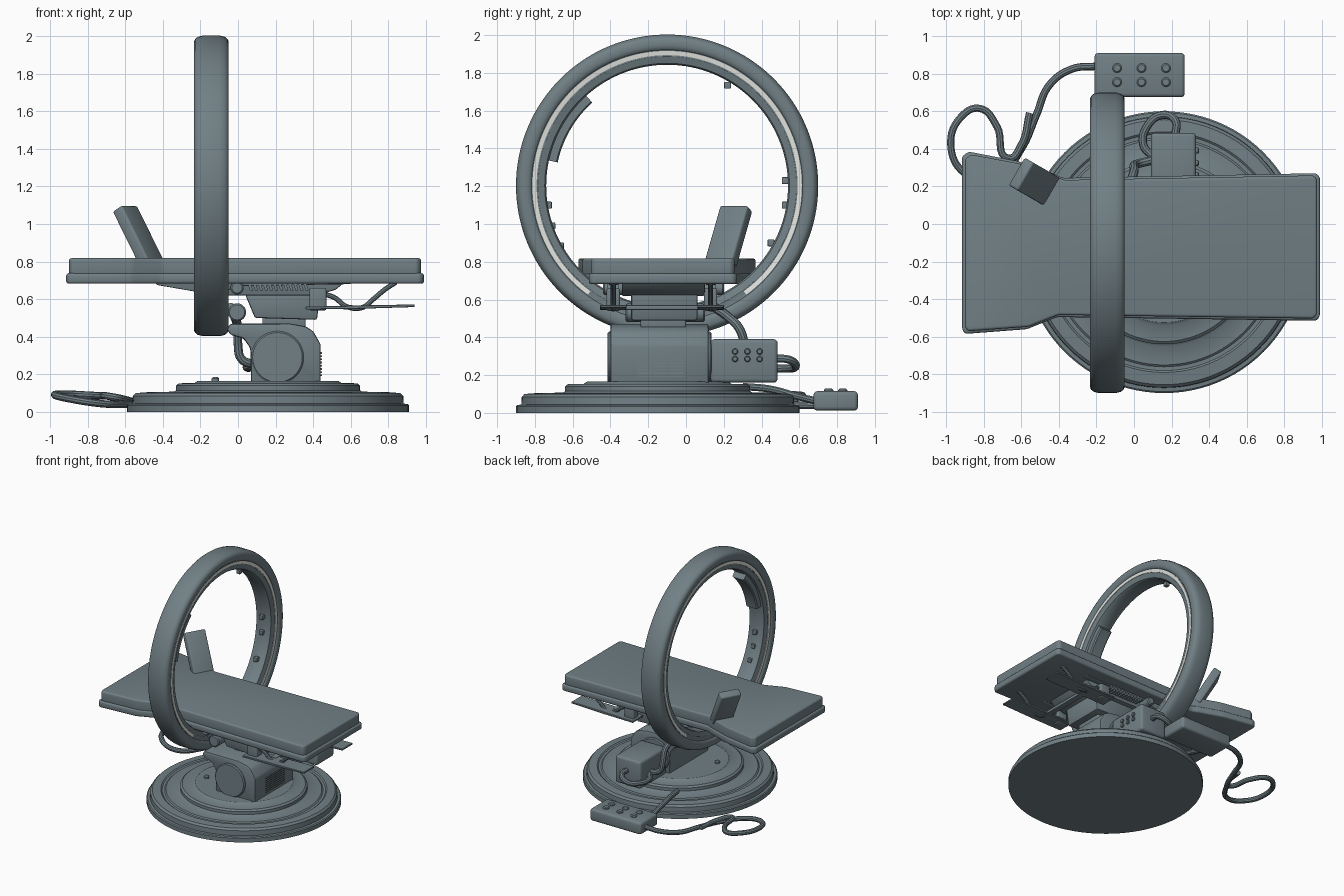
import bpy, bmesh, math
from mathutils import Vector, Matrix


def material(name, rgb):
    m = bpy.data.materials.new(name)
    m.diffuse_color = (*rgb, 1)
    return m


GREY = material("slate grey", (0.165, 0.215, 0.235))
LIGHT = material("pale light", (0.78, 0.78, 0.74))


def finish(name, bm, mat=GREY):
    bmesh.ops.recalc_face_normals(bm, faces=bm.faces)
    me = bpy.data.meshes.new(name)
    bm.to_mesh(me)
    bm.free()
    me.materials.append(mat)
    ob = bpy.data.objects.new(name, me)
    bpy.context.collection.objects.link(ob)
    return ob


def prism(name, pts, axis, lo, hi, bevel=0.0, segs=3):
    """Extrude a 2D outline along an axis, then round its edges."""
    place = {'x': lambda a, b, c: (c, a, b), 'y': lambda a, b, c: (a, c, b),
             'z': lambda a, b, c: (a, b, c)}[axis]
    bm = bmesh.new()
    low = [bm.verts.new(place(a, b, lo)) for a, b in pts]
    top = [bm.verts.new(place(a, b, hi)) for a, b in pts]
    bm.faces.new(low)
    bm.faces.new(top)
    for i in range(len(pts)):
        j = (i + 1) % len(pts)
        bm.faces.new((low[i], low[j], top[j], top[i]))
    bmesh.ops.recalc_face_normals(bm, faces=bm.faces)
    if bevel:
        bmesh.ops.bevel(bm, geom=list(bm.edges), offset=bevel, segments=segs,
                        profile=0.5, affect='EDGES', clamp_overlap=True)
    return finish(name, bm)


def box(name, x, y, z, bevel=0.01):
    return prism(name, [(x[0], y[0]), (x[1], y[0]), (x[1], y[1]), (x[0], y[1])],
                 'z', z[0], z[1], bevel)


def lathe(name, profile, centre, axis='z', n=96, start=0, end=360, mat=GREY):
    """Revolve a closed (radius, height) profile; partial arcs get end caps."""
    full = end - start >= 360
    bm, rings = bmesh.new(), []
    for i in range(n if full else n + 1):
        a = math.radians(start + (end - start) * i / n)
        c, s = math.cos(a), math.sin(a)
        ring = []
        for r, h in profile:
            p = {'z': (r * c, r * s, h), 'x': (h, r * c, r * s),
                 'y': (r * c, h, r * s)}[axis]
            ring.append(bm.verts.new(Vector(p) + Vector(centre)))
        rings.append(ring)
    m = len(profile)
    for i in range(n):
        a, b = rings[i], rings[(i + 1) % len(rings)]
        for k in range(m):
            l = (k + 1) % m
            bm.faces.new((a[k], a[l], b[l], b[k]))
    if not full:
        bm.faces.new(rings[0])
        bm.faces.new(rings[-1])
    bmesh.ops.remove_doubles(bm, verts=bm.verts, dist=1e-5)
    return finish(name, bm)if mat is GREY else finish(name, bm, mat)


def drum(name, r, lo, hi, centre, axis, n=32, b=0.008):
    return lathe(name, [(0, lo), (r - b, lo), (r, lo + b), (r, hi - b),
                        (r - b, hi), (0, hi)], centre, axis, n)


def cable(name, pts, r=0.02):
    cu = bpy.data.curves.new(name, 'CURVE')
    cu.dimensions = '3D'
    cu.bevel_depth, cu.bevel_resolution, cu.resolution_u = r, 3, 8
    cu.use_fill_caps = True
    sp = cu.splines.new('BEZIER')
    sp.bezier_points.add(len(pts) - 1)
    for bp, p in zip(sp.bezier_points, pts):
        bp.co = p
        bp.handle_left_type = bp.handle_right_type = 'AUTO'
    cu.materials.append(GREY)
    ob = bpy.data.objects.new(name, cu)
    bpy.context.collection.objects.link(ob)


# Stepped round base
BASE = (0.16, -0.15, 0)
lathe("base_plate", [(0, 0), (0.75, 0), (0.75, 0.035), (0.742, 0.042), (0.722, 0.044),
                     (0.72, 0.085), (0.705, 0.1), (0.64, 0.105), (0.63, 0.097), (0.61, 0.097),
                     (0.60, 0.105), (0.50, 0.108), (0.49, 0.115), (0.49, 0.14), (0.475, 0.152),
                     (0.39, 0.154), (0.375, 0.165), (0, 0.165)], BASE)
drum("base_knob", 0.02, 0.14, 0.185, (-0.12, -0.25, 0), 'z', 16)

# Motor housing with round side caps and vent slats
prism("motor_housing", [(0.07, 0.155), (0.44, 0.155), (0.44, 0.36), (0.40, 0.43), (0.36, 0.455),
                        (0.28, 0.47), (-0.04, 0.47), (-0.06, 0.44), (-0.04, 0.41), (0.03, 0.39),
                        (0.065, 0.34)], 'y', -0.40, 0.12, 0.012, 2)
drum("housing_cap_front", 0.14, -0.415, -0.38, (0.21, 0, 0.29), 'y', 48)
drum("housing_cap_back", 0.14, 0.10, 0.135, (0.21, 0, 0.29), 'y', 48)
for row in range(8):
    for col in range(3):
        y, z = -0.26 + col * 0.085, 0.19 + row * 0.017
        box("vent_slat", (0.435, 0.447), (y, y + 0.078), (z, z + 0.009), 0)

# Pivot neck and carriage under the table
prism("neck", [(0.04, 0.62), (0.09, 0.50), (0.42, 0.49), (0.44, 0.64), (0.3, 0.66), (0.1, 0.66)],
      'y', -0.29, 0.06, 0.01, 2)
box("neck_post", (0.13, 0.36), (-0.24, 0.0), (0.45, 0.52))
drum("ring_pivot", 0.048, -0.32, 0.10, (-0.005, 0, 0.53), 'y')
drum("table_pivot", 0.035, -0.44, 0.20, (-0.005, 0, 0.66), 'y')
prism("table_cradle", [(-0.46, 0.70), (-0.30, 0.66), (-0.12, 0.62), (0.42, 0.62), (0.52, 0.65),
                       (0.58, 0.70)], 'y', -0.34, 0.10, 0.008, 2)
for y in (-0.385, 0.13):
    for i in range(12):
        x = 0.05 + i * 0.027
        prism("bellows_rib", [(x, 0.685), (x + 0.016, 0.685), (x + 0.03, 0.645), (x + 0.014, 0.645)],
              'y', y - 0.03, y + 0.03)
    prism("side_rail", [(-0.45, 0.70), (-0.43, 0.675), (-0.14, 0.625), (-0.1, 0.635), (0.02, 0.67),
                        (0.6, 0.68), (0.6, 0.70)], 'y', y - 0.025, y + 0.025, 0.005, 2)
    box("rail_block", (0.38, 0.47), (y - 0.035, y + 0.035), (0.54, 0.66))
    # Folding arm and thin pedal plate
    cable("pedal_arm", [(0.44, y, 0.63), (0.51, y, 0.61), (0.58, y, 0.56), (0.66, y, 0.555),
                        (0.72, y, 0.60), (0.78, y, 0.65), (0.84, y, 0.69)], 0.014)
    prism("pedal_plate", [(0.36, 0.545), (0.62, 0.548), (0.94, 0.558), (0.94, 0.572), (0.62, 0.566),
                          (0.36, 0.56)], 'y', y - 0.07, y + 0.07, 0.003, 1)
box("pedal_crossbar", (0.56, 0.61), (-0.36, 0.11), (0.545, 0.57), 0.005)

# Patient table: tray and cushion, wider at the head end
OUTLINE = [(-0.90, -0.585), (-0.57, -0.56), (-0.41, -0.495), (0.97, -0.515), (0.99, -0.49),
           (0.99, 0.25), (0.97, 0.27), (-0.38, 0.245), (-0.42, 0.265), (-0.62, 0.335),
           (-0.88, 0.385), (-0.915, 0.36), (-0.915, -0.56)]
prism("table_tray", OUTLINE, 'z', 0.682, 0.738, 0.014)
inner = [(0.04 + (x - 0.04) * 0.984, -0.12 + (y + 0.12) * 0.97) for x, y in OUTLINE]
prism("table_cushion", inner, 'z', 0.725, 0.818, 0.028, 4)

# Scanner ring with a light strip on both faces
RING = (-0.142, -0.10, 1.203)
half = [(0.64, 0.055), (0.648, 0.068), (0.685, 0.078), (0.69, 0.076), (0.718, 0.08),
        (0.725, 0.088), (0.74, 0.0925), (0.768, 0.0925), (0.782, 0.086), (0.793, 0.072),
        (0.80, 0.045)]
lathe("scanner_ring", [(r, -h) for r, h in half] + [(r, h) for r, h in reversed(half)],
      RING, 'x', 128)
for s in (-1, 1):
    lathe("light_strip", [(0.691, s * 0.07), (0.691, s * 0.0795), (0.713, s * 0.0825),
                          (0.713, s * 0.07)], RING, 'x', 96, -54, 234, LIGHT)

# Inner handle pad and sensor studs inside the ring
lathe("ring_pad", [(0.592, -0.045), (0.60, -0.055), (0.65, -0.055), (0.65, 0.055), (0.60, 0.055),
                   (0.592, 0.045)], RING, 'x', 20, 132, 168)
for y, z in ((0.525, 1.23), (0.525, 1.10), (0.45, 0.90), (0.22, 1.735), (-0.728, 1.10),
             (-0.71, 0.99), (-0.665, 0.885)):
    box("ring_stud", (-0.16, -0.125), (y - 0.018, y + 0.018), (z - 0.018, z + 0.018), 0.005)

# Tilted monitor panel at the head of the table
panel = box("monitor_panel", (-0.085, 0.085), (-0.033, 0.033), (-0.17, 0.17), 0.012)
w = Vector((0.5, 0.866, 0)).normalized()
up = Vector((-0.15, 0.07, 0.29))
up = (up - w * up.dot(w)).normalized()
rot = Matrix((w, up.cross(w), up)).transposed().to_4x4()
panel.matrix_world = Matrix.Translation((-0.53, 0.225, 0.935)) @ rot

# Power unit beside the motor, with knobs on its right face
box("power_unit", (0.09, 0.33), (0.13, 0.485), (0.16, 0.39), 0.02)
for y in (0.26, 0.325, 0.39):
    for z in (0.325, 0.285):
        drum("power_knob", 0.016, 0.32, 0.345, (0, y, z), 'x', 16, 0.005)

# Hand control on the floor with six buttons
box("hand_control", (-0.21, 0.27), (0.675, 0.91), (0.012, 0.115), 0.02)
for x in (-0.09, 0.04, 0.17):
    for y in (0.755, 0.83):
        drum("control_button", 0.025, 0.10, 0.128, (x, y, 0), 'z', 20, 0.007)

# Cables
cable("floor_cable", [(-0.19, 0.84, 0.06), (-0.33, 0.825, 0.05), (-0.45, 0.74, 0.04),
                      (-0.52, 0.58, 0.04), (-0.60, 0.40, 0.04), (-0.74, 0.24, 0.045),
                      (-0.90, 0.27, 0.07), (-0.975, 0.42, 0.09), (-0.92, 0.57, 0.095),
                      (-0.82, 0.615, 0.09), (-0.73, 0.52, 0.085), (-0.67, 0.35, 0.08),
                      (-0.60, 0.42, 0.065), (-0.555, 0.59, 0.05)])
cable("base_cable", [(-0.13, 0.30, 0.14), (-0.14, 0.45, 0.125), (-0.14, 0.58, 0.09),
                     (-0.14, 0.70, 0.06)])
cable("power_cable", [(0.22, 0.47, 0.29), (0.22, 0.55, 0.28), (0.15, 0.58, 0.245),
                      (0.07, 0.52, 0.235), (0.05, 0.42, 0.24), (0.10, 0.36, 0.25)], 0.022)
cable("ring_cable", [(-0.04, 0.15, 0.56), (-0.02, 0.22, 0.51), (0.0, 0.28, 0.45),
                     (0.0, 0.31, 0.36), (0.02, 0.32, 0.28), (0.10, 0.34, 0.25)], 0.024)

# Turn cables into meshes and smooth everything, keeping sharp edges
bpy.ops.object.select_all(action='SELECT')
bpy.context.view_layer.objects.active = bpy.context.selected_objects[0]
bpy.ops.object.convert(target='MESH')
bpy.ops.object.shade_smooth_by_angle(angle=math.radians(35))
